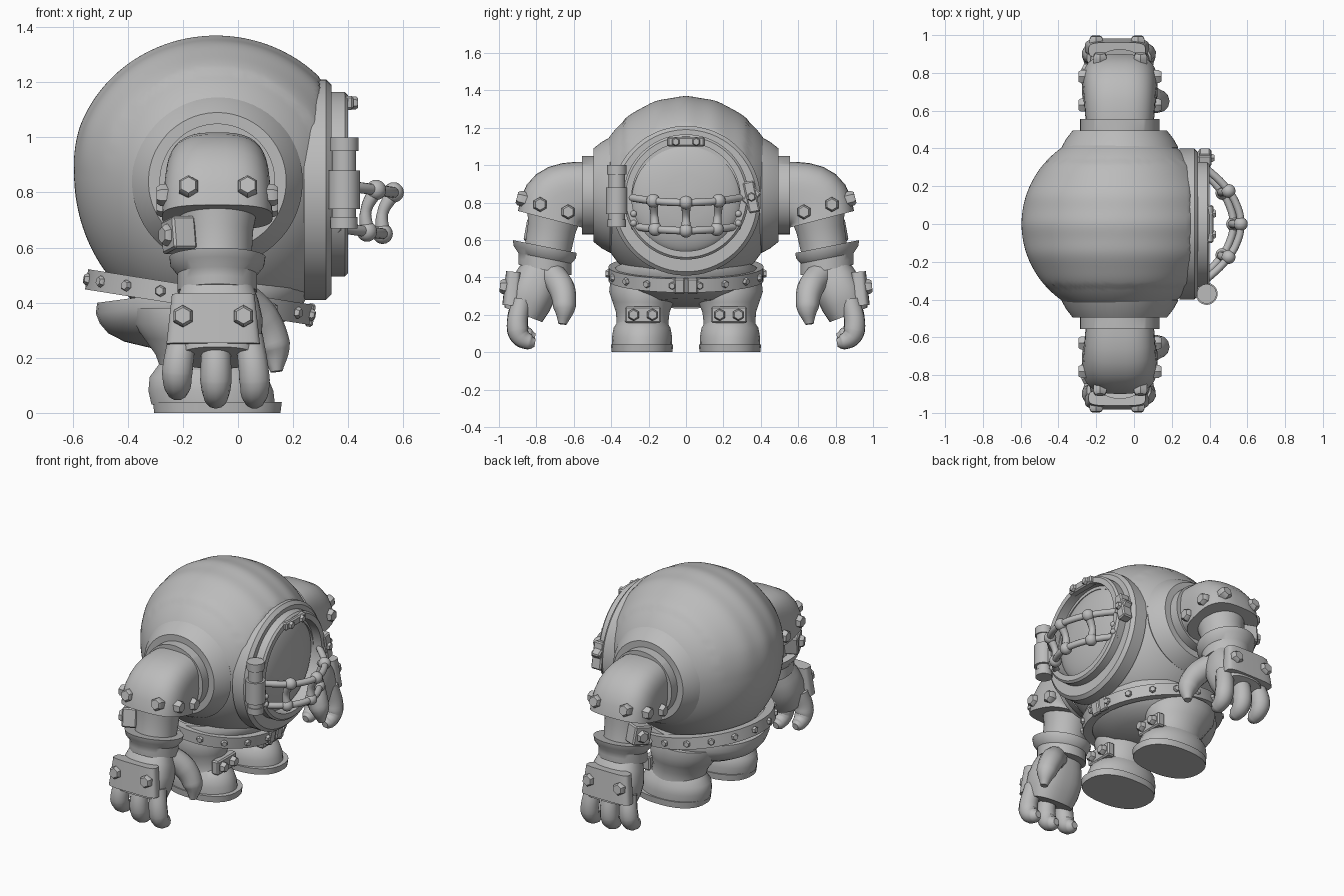
import bpy, bmesh
from math import sin, cos, pi, sqrt, radians
from mathutils import Vector, Matrix

if "Cube" in bpy.data.objects:
    bpy.data.objects.remove(bpy.data.objects["Cube"])

GREY = (.5, .5, .5, 1)
metal = bpy.data.materials.new("plain_grey")
metal.use_nodes = True
metal.diffuse_color = GREY
metal.node_tree.nodes["Principled BSDF"].inputs["Base Color"].default_value = GREY


def place(name, data):
    data.materials.append(metal)
    ob = bpy.data.objects.new(name, data)
    bpy.context.collection.objects.link(ob)
    return ob


def finish(name, bm, angle=35):
    bmesh.ops.recalc_face_normals(bm, faces=bm.faces)
    mesh = bpy.data.meshes.new(name)
    bm.to_mesh(mesh)
    bm.free()
    mesh.shade_smooth()
    mesh.set_sharp_from_angle(angle=radians(angle))
    return place(name, mesh)


def section(bm, centre, u, v, sides, power=1):
    """Ellipse of vertices; a power under one makes it boxier."""
    loop = []
    for i in range(sides):
        turn = 2 * pi * (i + .5) / sides
        c, d = [abs(w) ** power * (1 if w > 0 else -1) for w in (cos(turn), sin(turn))]
        loop.append(bm.verts.new(centre + u * c + v * d))
    return loop


def bridge(bm, loops, closed=False):
    pairs = list(zip(loops, loops[1:]))
    if closed:
        pairs.append((loops[-1], loops[0]))
    else:
        bm.faces.new(loops[0])
        bm.faces.new(loops[-1])
    for a, b in pairs:
        for i in range(len(a)):
            bm.faces.new((a[i - 1], a[i], b[i], b[i - 1]))


def frame(axis):
    axis = Vector(axis).normalized()
    hint = Vector((0, 1, 0)) if abs(axis.x) > .7 else Vector((1, 0, 0))
    u = (hint - axis * hint.dot(axis)).normalized()
    return axis, u, axis.cross(u)


def rod(name, start, end, radii, flat=1, power=1, sides=32, angle=35, facing=None):
    """Solid with evenly spaced sections from start to end, square to facing."""
    bm = bmesh.new()
    start, end = Vector(start), Vector(end)
    axis, u, v = frame(facing or end - start)
    last = len(radii) - 1
    bridge(bm, [section(bm, start.lerp(end, i / last), u * r, v * r * flat, sides, power)
                for i, r in enumerate(radii)])
    return finish(name, bm, angle)


def ring(name, centre, axis, inner, outer, depth, chamfer=0):
    """Hollow ring whose far rim is chamfered."""
    bm = bmesh.new()
    axis, u, v = frame(axis)
    profile = ((0, inner), (0, outer), (depth - chamfer, outer), (depth, outer - chamfer), (depth, inner))
    bridge(bm, [section(bm, Vector(centre) + axis * h, u * r, v * r, 64) for h, r in profile], True)
    return finish(name, bm)


def bolt(name, at, normal, r=.04, height=.03):
    at, normal = Vector(at), Vector(normal).normalized()
    rod(name, at - normal * height, at + normal * height, (r, r, r, r, r * .75), sides=6)


def box(name, at, size, rot=(0, 0, 0)):
    bm = bmesh.new()
    bmesh.ops.create_cube(bm, size=1, matrix=Matrix.Diagonal((*size, 1)))
    bmesh.ops.bevel(bm, geom=bm.edges[:], offset=.008, segments=1, affect='EDGES')
    ob = finish(name, bm, 25)
    ob.location, ob.rotation_euler = at, rot


def tube(name, points, r, taper=None):
    curve = bpy.data.curves.new(name, 'CURVE')
    curve.dimensions, curve.bevel_depth, curve.bevel_resolution = '3D', r, 4
    curve.use_fill_caps, curve.resolution_u = True, 8
    spline = curve.splines.new('BEZIER')
    spline.bezier_points.add(len(points) - 1)
    for i, knot in enumerate(spline.bezier_points):
        knot.co = points[i]
        knot.radius = taper[i] if taper else 1
        knot.handle_left_type = knot.handle_right_type = 'AUTO'
    place(name, curve)


def ball(name, at, r):
    bm = bmesh.new()
    bmesh.ops.create_uvsphere(bm, u_segments=16, v_segments=10, radius=r, matrix=Matrix.Translation(at))
    finish(name, bm)


# Round body, flattened at the window and shoulders, with raised strips on top
bm = bmesh.new()
bmesh.ops.create_uvsphere(bm, u_segments=128, v_segments=80, radius=1)
for vert in bm.verts:
    x, y, z = vert.co
    swell = 1
    if z > 0 and abs(y) < .66:
        swell += min(1, z * 3) * (.014 + .005 * cos(2 * pi * y / .32))
    vert.co.x = min(.3, .515 * x * swell - .08)
    vert.co.y = max(-.475, min(.475, y / 2))
    vert.co.z = .87 + z * swell * (.49 if z > 0 else .57)
finish("body", bm, 30)

# Window frame and domed glass
FORWARD = Vector((1, 0, 0))
WINDOW = Vector((.3, 0, .83))
ring("window_flange", (.24, 0, .81), FORWARD, .29, .4, .1, .02)
ring("window_ring", WINDOW, FORWARD, .29, .335, .1, .012)
rod("window_glass", WINDOW, WINDOW + FORWARD * .08,
    [.3 * sqrt(1 - (i / 12) ** 2) + .001 for i in range(13)], sides=48, angle=60)

# Hinge barrel, top plate and latch
for low, high, r in ((.67, 1, .044), (.67, .71, .05), (.74, .88, .058), (.95, 1, .052)):
    rod("hinge", (.385, -.37, low), (.385, -.37, high), (r, r), sides=24)
box("top_plate", (.395, 0, 1.125), (.05, .2, .05))
for y in (-.055, .055):
    bolt("top_bolt", (.42, y, 1.125), FORWARD, .024, .015)
LATCH = Vector((.375, .35, .83))
box("latch", LATCH, (.07, .06, .17), (radians(12), 0, 0))
box("latch_cross", LATCH, (.06, .1, .06), (radians(50), 0, 0))
bolt("latch_bolt", LATCH + FORWARD * .03, FORWARD, .025, .02)


# Curved face guard of two sagging rails, posts and ball joints
def guard_point(y, z):
    return Vector((.565 - 2.1 * y * y - (.04 if z < .7 else 0), y, z + .3 * y * y))


for z, half in ((.8, .3), (.65, .28)):
    tube("guard_rail", [guard_point(half * i / 3, z) for i in range(-3, 4)], .02)
for y in (-.175, 0, .175):
    top, bottom = guard_point(y, .8), guard_point(y * .94, .65)
    waist = top.lerp(bottom, .5) - FORWARD * .02
    tube("guard_post", [top, waist, bottom], .027, (1, .75, 1))
    for joint in (top, bottom):
        ball("guard_joint", joint, .037)
for y in (-.28, .28):
    for z in (.69, .74):
        ball("guard_rivet", (.395, y, z), .018)

# Tilted belt with studs and a split clasp
tilt = radians(9)
belt_axis, along, across = frame((sin(tilt), 0, cos(tilt)))
belt_mid = Vector((-.14, 0, .42))
ring("belt", belt_mid - belt_axis * .037, belt_axis, .36, .415, .074)
for i in range(18):
    turn = 2 * pi * (i + .5) / 18
    outward = along * cos(turn) + across * sin(turn)
    bolt("belt_stud", belt_mid + outward * .415, outward, .021, .016)
for y in (-.035, .035):
    box("belt_clasp", (.262, y, .355), (.03, .06, .085), (0, tilt, 0))

# Trouser seat under the belt
rod("trouser_seat", belt_mid + belt_axis * .03, (-.11, 0, .26), (.38, .39, .38, .355, .3, .2),
    sides=48, angle=60)

UP = Vector((0, 0, 1))
MIDDLE = -.075
for s, side in ((1, "back_"), (-1, "front_")):
    def at(y, z, x=MIDDLE):
        return Vector((x, s * y, z))

    outward = Vector((0, s, 0))

    # Leg, boot, sole and shin plate
    rod(side + "leg", at(.225, .38, -.17), at(.235, .1, -.095), (.22, .225, .2, .175, .17, .18), .82,
        angle=60, facing=UP)
    rod(side + "boot", at(.235, .03, -.09), at(.235, .18, -.115), (.225, .228, .215, .17), .71,
        angle=50, facing=UP)
    rod(side + "sole", at(.235, 0), at(.235, .04), (.23, .235), .71, .85)
    box(side + "shin_plate", at(.23, .2, .06), (.05, .19, .09))
    for y in (.18, .28):
        bolt(side + "shin_bolt", at(y, .2, .085), FORWARD, .033)

    # Shoulder collar and ring
    rod(side + "shoulder_collar", at(.36, .84), at(.495, .84), (.28, .31, .285, .25), sides=64)
    ring(side + "shoulder_ring", at(.45, .84), outward, .15, .21, .105)

    # Shoulder guard fanned round the armpit, with bolts along its lower edge
    bm = bmesh.new()
    fan = []
    for step in range(8):
        swing = radians(95 - 11.5 * step)
        reach = Vector((0, s * cos(swing), sin(swing))) * (.177 + .014 * sin(2 * swing) ** 2)
        width = FORWARD * (.18 + .003 * step)
        fan.append(section(bm, at(.55, .665) + reach, width, reach, 40, .7))
    bridge(bm, fan)
    finish(side + "shoulder_guard", bm, 45)
    for x in (-.18, .035):
        bolt(side + "shoulder_bolt", at(.875, .82, x), (0, s, .25))
    for face in (-1, 1):
        for y, z in ((.78, .79), (.63, .75)):
            bolt(side + "shoulder_bolt", at(y, z, MIDDLE + face * .19), FORWARD * face)

    # Sleeve, elbow pad and flared cuff
    rod(side + "sleeve", at(.7, .76), at(.755, .46), (.15, .13, .125, .13), angle=60)
    box(side + "elbow_pad", at(.79, .645, -.215), (.09, .12, .12), (s * .2, 0, s * -.4))
    bolt(side + "elbow_bolt", at(.81, .645, -.25), (-1, s * .5, 0))
    rod(side + "cuff", at(.755, .565), at(.755, .44), (.175, .17, .145, .145, .145),
        facing=(0, s * .2, -1))

    # Palm, plate on the back of the hand, fingers and thumb
    rod(side + "palm", at(.765, .47), at(.87, .2), (.125, .15, .165, .16, .14), .78, .8, angle=60)
    rod(side + "hand_plate", at(.92, .43, -.09), at(.935, .25, -.09), (.15, .16, .17), .28, .5)
    for x in (-.2, .02):
        bolt(side + "hand_bolt", at(.965, .35, x), (0, s, .1))
    for finger in (-1, 0, 1):
        x = finger * .12 - .08
        lift = .03 if finger < 0 else 0
        curl = [at(.8 + .1 * cos(bend), .12 + lift - .07 * sin(bend), x + finger * .02)
                for bend in (0, .6, 1.2, 1.5)]
        tube(side + "finger", [at(.88, .28, x)] + curl, .052, (1, 1.1, 1, .8, .4))
    tube(side + "thumb", [at(.72, .42, 0), at(.665, .34, .08), at(.65, .24, .13), at(.66, .15, .14)],
         .055, (1.3, 1.3, 1.1, .4))
